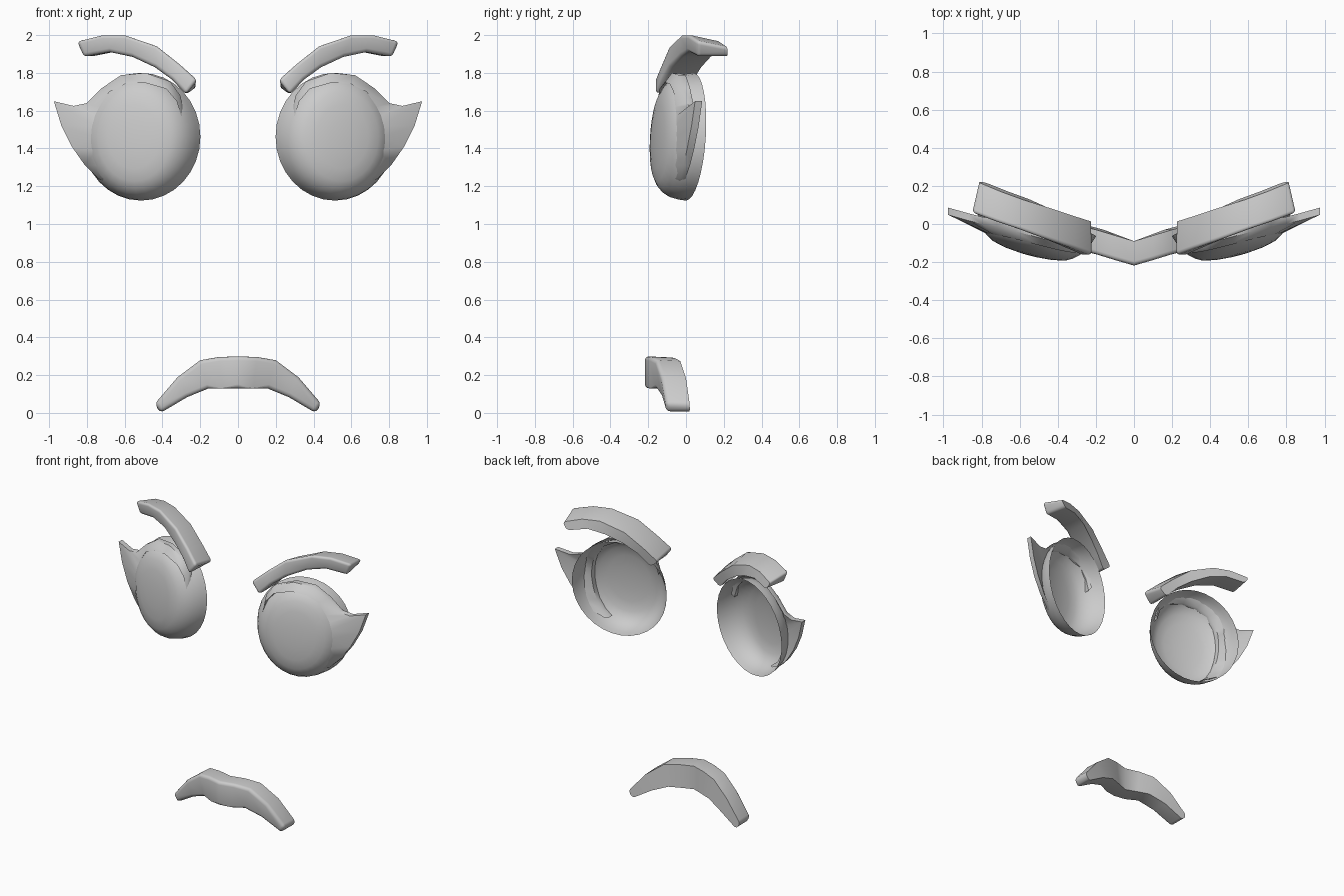
import bpy, bmesh, math

if "Cube" in bpy.data.objects:
    bpy.data.objects.remove(bpy.data.objects["Cube"])

grey = bpy.data.materials.new("plain_grey")
grey.diffuse_color = (0.6, 0.6, 0.6, 1)
grey.use_nodes = True
grey.node_tree.nodes["Principled BSDF"].inputs["Base Color"].default_value = grey.diffuse_color


def finish(bm, name, mirror=False, angle=40):
    bmesh.ops.recalc_face_normals(bm, faces=bm.faces)
    me = bpy.data.meshes.new(name)
    bm.to_mesh(me)
    bm.free()
    me.materials.append(grey)
    ob = bpy.data.objects.new(name, me)
    bpy.context.collection.objects.link(ob)
    bpy.ops.object.select_all(action='DESELECT')
    ob.select_set(True)
    bpy.context.view_layer.objects.active = ob
    bpy.ops.object.shade_smooth_by_angle(angle=math.radians(angle))
    if mirror:
        m = ob.modifiers.new("mirror", 'MIRROR')
        m.use_mirror_merge = False
    return ob


def loft(bm, rings):
    """Join closed four-point rings into a capped bar."""
    vs = [[bm.verts.new(p) for p in r] for r in rings]
    for a, b in zip(vs, vs[1:]):
        for i in range(4):
            j = (i + 1) % 4
            bm.faces.new((a[i], a[j], b[j], b[i]))
    bm.faces.new(vs[0])
    bm.faces.new(vs[-1][::-1])
    return vs


def bar(name, stations, drop, mirror, width):
    """Curved bar with rounded front and ends: xt, zt, xb, zb, y front, y back, back x shift."""
    bm = bmesh.new()
    rings = [[(xt, yf, zt), (xb, yf, zb), (xb + dx, yb, zb), (xt + dx, yb, zt - drop)]
             for xt, zt, xb, zb, yf, yb, dx in stations]
    vs = loft(bm, rings)
    edges = [bm.edges.get((a[k], b[k])) for a, b in zip(vs, vs[1:]) for k in (0, 1)]
    edges += [bm.edges.get((r[i], r[j])) for r in (vs[0], vs[-1])
              for i, j in ((0, 1), (1, 2), (0, 3))]
    bmesh.ops.bevel(bm, geom=edges, offset=width, segments=3, profile=0.5,
                    affect='EDGES', clamp_overlap=True)
    return finish(bm, name, mirror)


# slanted eye plane: outer side turns backward
CX, CZ, RX, RZ = 0.513, 1.462, 0.314, 0.338


def slant(x, z, depth):
    return (x, 0.02 + 0.27 * (x - CX) + 0.06 * (z - CZ) - depth, z)


# eyes: shallow bowls open at the back, narrowing outward toward the front
profile = [(1, 0), (0.985, 0.04), (0.95, 0.085), (0.89, 0.12), (0.81, 0.147),
           (0.7, 0.168), (0.5, 0.182), (0.25, 0.19)]
N = 32
bm = bmesh.new()
loops = [[bm.verts.new(slant(CX + 0.22 * d + RX * r * (1 - 0.7 * d) * math.cos(2 * math.pi * i / N),
                             CZ + RZ * r * math.sin(2 * math.pi * i / N), d))
          for i in range(N)] for r, d in profile]
for a, b in zip(loops, loops[1:]):
    for i in range(N):
        j = (i + 1) % N
        bm.faces.new((a[i], a[j], b[j], b[i]))
tip = bm.verts.new(slant(CX + 0.04, CZ, 0.192))
for i in range(N):
    bm.faces.new((loops[-1][i], loops[-1][(i + 1) % N], tip))
finish(bm, "eye_bowls", mirror=True, angle=60)

# eyelids: band over the eye with a winged outer corner (inner x, z, outer x, z, depth)
band = [(.30, 1.57, .285, 1.59, .12), (.325, 1.65, .305, 1.68, .13), (.38, 1.715, .36, 1.755, .14),
        (.50, 1.75, .49, 1.80, .145), (.60, 1.74, .62, 1.788, .145), (.68, 1.70, .72, 1.72, .145),
        (.735, 1.62, .80, 1.64, .145), (.75, 1.57, .87, 1.625, .145), (.758, 1.52, .975, 1.65, .145),
        (.76, 1.46, .935, 1.52, .145), (.752, 1.39, .88, 1.41, .145), (.73, 1.31, .81, 1.31, .14),
        (.69, 1.24, .74, 1.24, .135), (.64, 1.20, .66, 1.20, .12)]
bm = bmesh.new()
loft(bm, [[slant(xi, zi, d), slant(xo, zo, d - 0.037), slant(xo, zo, 0.07), slant(xi, zi, d - 0.035)]
          for xi, zi, xo, zo, d in band])
finish(bm, "winged_eyelids", mirror=True, angle=50)

# brows: arched bars sweeping back toward the outside
bar("brows", [(.215, 1.765, .275, 1.685, -.165, .01, 0), (.31, 1.85, .35, 1.765, -.13, .04, 0),
              (.43, 1.945, .44, 1.83, -.09, .08, 0), (.60, 2.003, .56, 1.885, -.03, .13, -.01),
              (.72, 2.003, .68, 1.91, .01, .17, -.02), (.855, 1.97, .82, 1.885, .06, .22, -.035)],
    0.035, True, 0.02)

# mouth: wide downturned bar, symmetric about the centre
half = [(.10, .297, .08, .13, -.19, -.06, 0), (.20, .28, .16, .128, -.16, -.03, 0),
        (.32, .19, .27, .083, -.13, 0, 0), (.44, .05, .41, 0, -.105, .02, 0)]
left = [(-a, b, -c, d, e, f, g) for a, b, c, d, e, f, g in reversed(half)]
bar("mouth", left + [(0, .3, 0, .13, -.218, -.09, 0)] + half, 0.006, False, 0.022)
